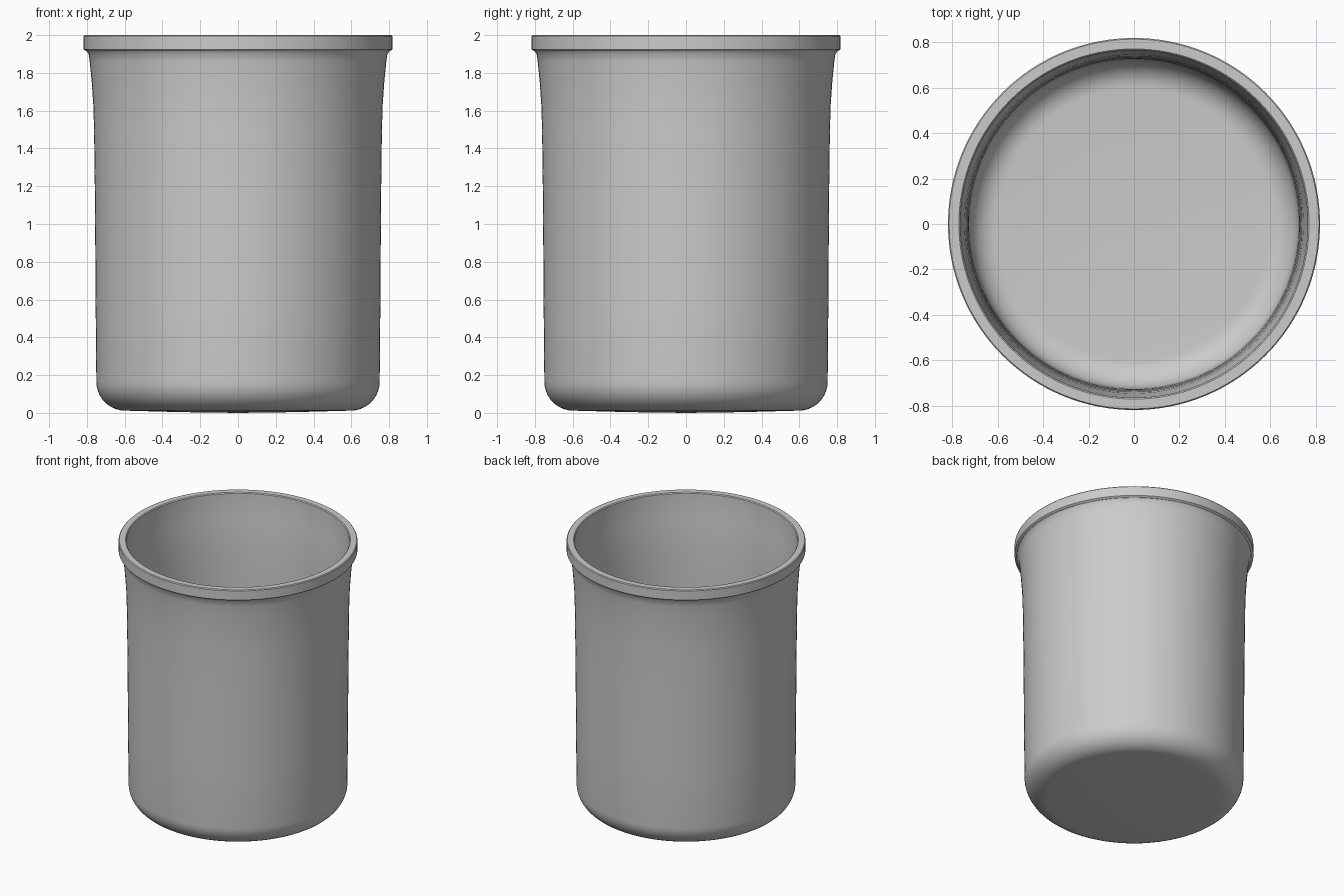
import bpy, bmesh, math

if "Cube" in bpy.data.objects:
    bpy.data.objects.remove(bpy.data.objects["Cube"])

SIDES = 128


def arc(cx, cz, r, a0, a1, n=10):
    """Points on a circular arc, angles in degrees."""
    return [(cx + r * math.cos(math.radians(a0 + (a1 - a0) * i / n)),
             cz + r * math.sin(math.radians(a0 + (a1 - a0) * i / n))) for i in range(n + 1)]


def lathe(name, profile):
    """Spin an (radius, height) profile about z; radius 0 becomes a pole."""
    bm = bmesh.new()
    rings = []
    for r, z in profile:
        if r < 1e-6:
            rings.append([bm.verts.new((0, 0, z))] * SIDES)
        else:
            rings.append([bm.verts.new((r * math.cos(2 * math.pi * i / SIDES),
                                        r * math.sin(2 * math.pi * i / SIDES), z))
                          for i in range(SIDES)])
    for a, b in zip(rings, rings[1:]):
        for i in range(SIDES):
            j = (i + 1) % SIDES
            bm.faces.new(list(dict.fromkeys((a[i], a[j], b[j], b[i]))))
    bmesh.ops.recalc_face_normals(bm, faces=bm.faces)
    mesh = bpy.data.meshes.new(name)
    bm.to_mesh(mesh)
    bm.free()
    obj = bpy.data.objects.new(name, mesh)
    bpy.context.collection.objects.link(obj)
    bpy.context.view_layer.objects.active = obj
    obj.select_set(True)
    bpy.ops.object.shade_smooth_by_angle(angle=math.radians(35))
    return obj


# Outside: slightly sagging base, rounded corner, near-straight wall, flared neck
outside = [(0, 0), (0.3, 0.004)] + arc(0.597, 0.165, 0.153, -90, 0)
outside += [(0.754, 0.6), (0.757, 1.1), (0.762, 1.5), (0.766, 1.63),
            (0.775, 1.76), (0.785, 1.86), (0.791, 1.9), (0.802, 1.916)]
# Thick rim band
rim = [(0.814, 1.92), (0.818, 1.925), (0.818, 1.994), (0.813, 2.0),
       (0.77, 2.0), (0.764, 1.994)]
# Inside: flared neck, wall, rounded corner and floor
inside = [(0.762, 1.9), (0.754, 1.82), (0.745, 1.72), (0.738, 1.6),
          (0.733, 1.4), (0.729, 1.0), (0.726, 0.6)]
inside += arc(0.597, 0.165, 0.126, 0, -90) + [(0.3, 0.031), (0, 0.027)]

lathe("beaker", outside + rim + inside)
